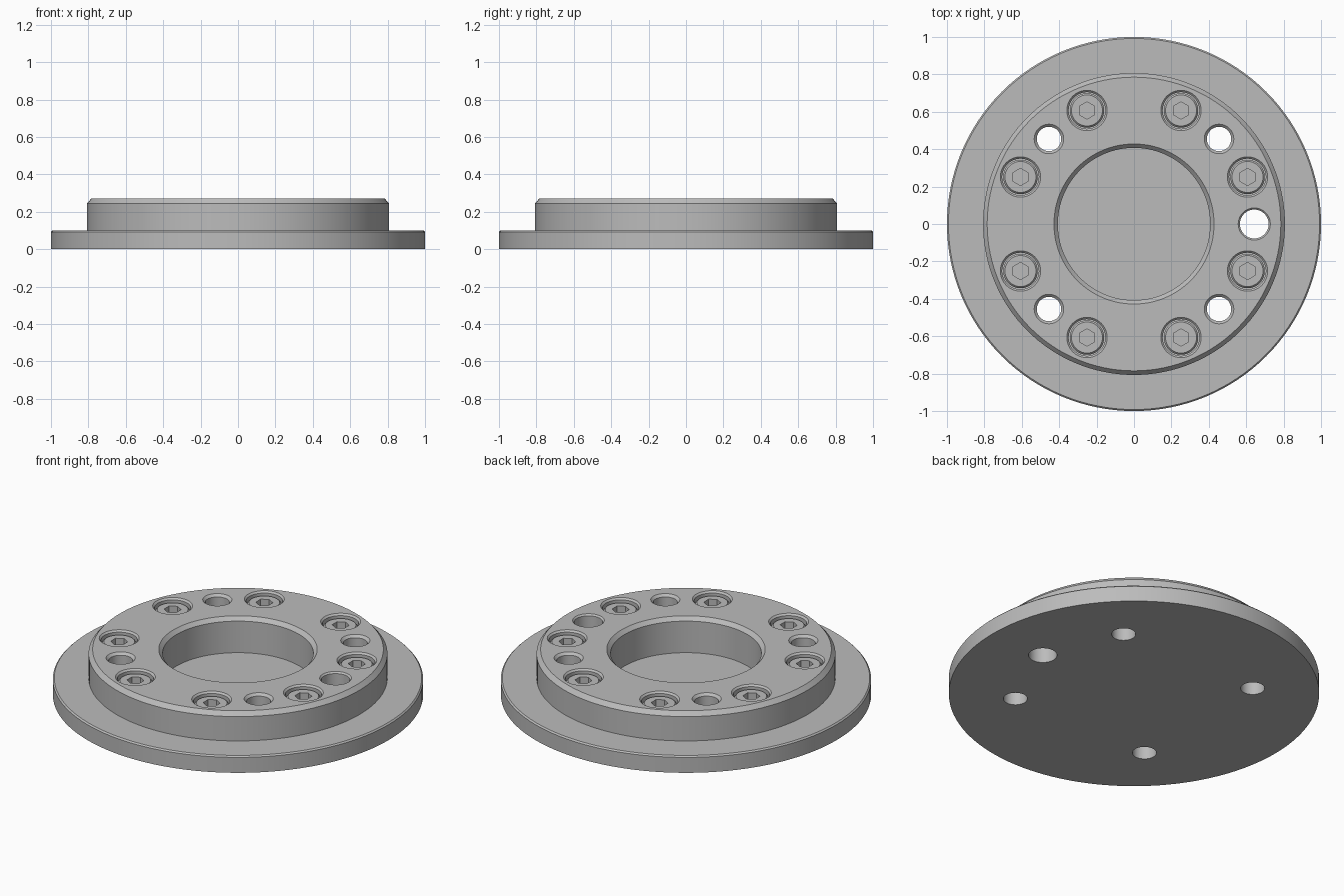
import bpy, bmesh
from math import cos, sin, pi, radians

cube = bpy.data.objects.get("Cube")
if cube:
    bpy.data.objects.remove(cube, do_unlink=True)

steel = bpy.data.materials.new("grey_steel")
steel.use_nodes = True
colour = (0.5, 0.5, 0.5, 1)
steel.diffuse_color = colour
steel.node_tree.nodes["Principled BSDF"].inputs["Base Color"].default_value = colour


def lathe(name, profile, centres=((0, 0),), sides=48, turn=0.0):
    """Solid of revolution, repeated at each centre; profile runs bottom to top."""
    bm = bmesh.new()
    for cx, cy in centres:
        rings = []
        for r, z in profile:
            if r == 0:
                rings.append([bm.verts.new((cx, cy, z))] * sides)
                continue
            angles = [turn + 2 * pi * i / sides for i in range(sides)]
            rings.append([bm.verts.new((cx + r * cos(a), cy + r * sin(a), z)) for a in angles])
        for low, high in zip(rings, rings[1:]):
            for i in range(sides):
                j = (i + 1) % sides
                corners = dict.fromkeys((low[i], low[j], high[j], high[i]))
                bm.faces.new(list(corners))
    bmesh.ops.dissolve_limit(bm, angle_limit=0.001, verts=bm.verts, edges=bm.edges)
    bmesh.ops.recalc_face_normals(bm, faces=bm.faces)
    mesh = bpy.data.meshes.new(name)
    bm.to_mesh(mesh)
    bm.free()
    mesh.materials.append(steel)
    obj = bpy.data.objects.new(name, mesh)
    bpy.context.collection.objects.link(obj)
    return obj


def activate(obj):
    bpy.ops.object.select_all(action='DESELECT')
    obj.select_set(True)
    bpy.context.view_layer.objects.active = obj


def cut(target, cutter):
    cutter.hide_render = True
    mod = target.modifiers.new("cut", 'BOOLEAN')
    mod.operation = 'DIFFERENCE'
    mod.solver = 'EXACT'
    mod.object = cutter
    activate(target)
    bpy.ops.object.modifier_apply(modifier=mod.name)
    bpy.data.objects.remove(cutter, do_unlink=True)


def smooth(obj):
    activate(obj)
    bpy.ops.object.shade_smooth_by_angle(angle=radians(30))


def on_circle(radius, degrees):
    return [(radius * cos(radians(a)), radius * sin(radians(a))) for a in degrees]


TOP = 0.27
screw_spots = on_circle(0.657, [22.5 + 45 * k for k in range(8)])
bolt_spots = on_circle(0.643, [45 + 90 * k for k in range(4)])
locating_spot = [(0.643, 0)]

# Flange with raised hub and blind central pocket
flange = lathe("flange", [
    (0, 0), (1, 0), (1, 0.092), (0.992, 0.1), (0.807, 0.1), (0.807, 0.245),
    (0.785, TOP), (0.428, TOP), (0.407, 0.248), (0.407, 0.06), (0, 0.06)], sides=128)


def hole_profile(bore, bevel, bottom):
    return [(0, bottom), (bore, bottom), (bore, TOP - bevel),
            (bore + bevel, TOP), (bore + bevel, TOP + 0.05), (0, TOP + 0.05)]


# Counterbores and chamfered through holes
cut(flange, lathe("counterbore_cutter", hole_profile(0.098, 0.01, 0.13), screw_spots))
cut(flange, lathe("bolt_hole_cutter", hole_profile(0.065, 0.014, -0.05), bolt_spots))
cut(flange, lathe("locating_hole_cutter", hole_profile(0.077, 0.009, -0.05), locating_spot))
smooth(flange)

# Socket head screws seated in the counterbores
screws = lathe("socket_screws", [
    (0, 0.12), (0.092, 0.12), (0.092, 0.24), (0.083, 0.25), (0, 0.25)], screw_spots)
cut(screws, lathe("hex_socket_cutter", [
    (0, 0.19), (0.046, 0.19), (0.046, 0.3), (0, 0.3)], screw_spots, sides=6, turn=pi / 6))
smooth(screws)
